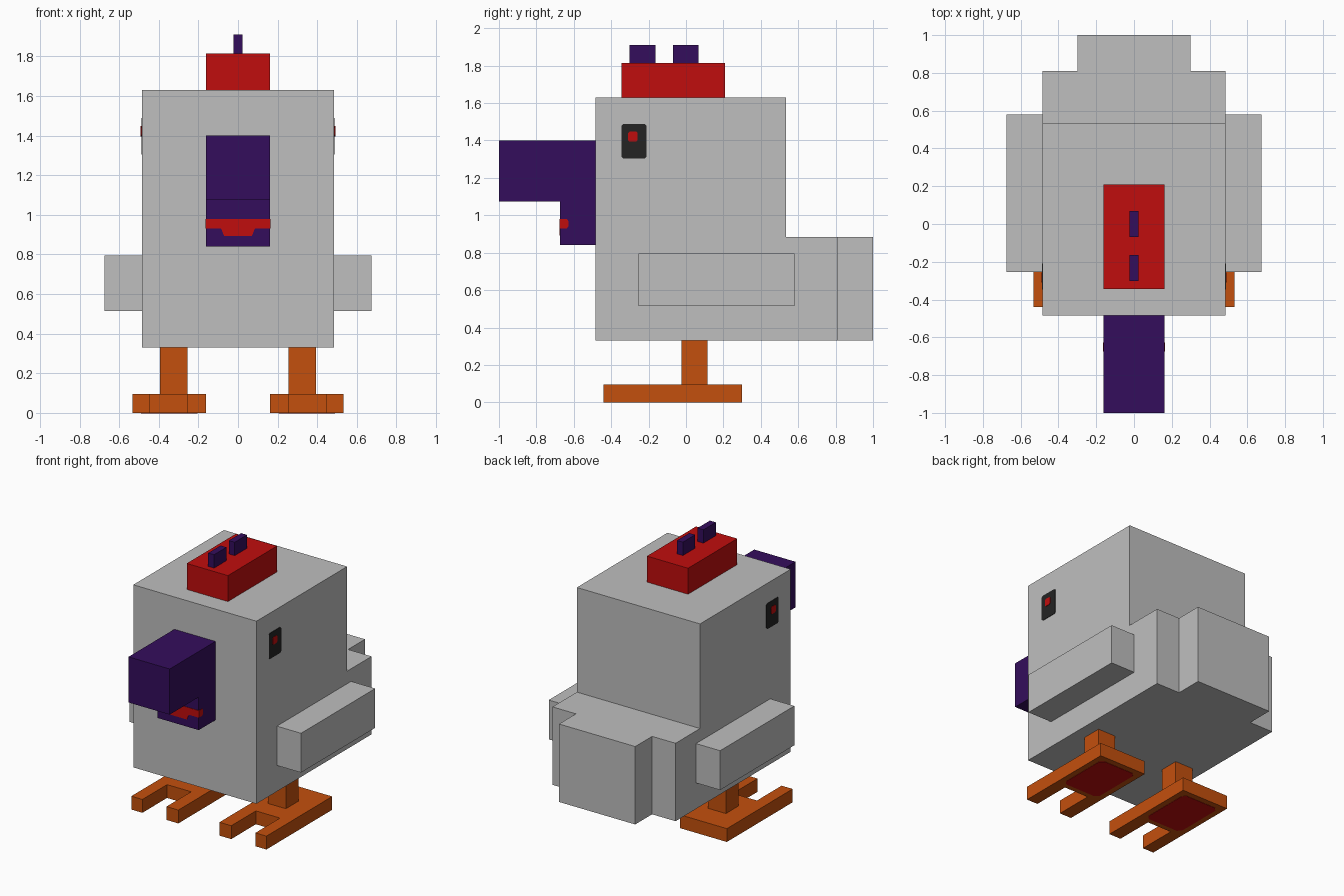
import bpy, bmesh
from mathutils import Vector

cube = bpy.data.objects.get("Cube")
if cube:
    bpy.data.objects.remove(cube, do_unlink=True)


def material(name, rgb):
    m = bpy.data.materials.new(name)
    m.use_nodes = True
    m.diffuse_color = (*rgb, 1)
    m.node_tree.nodes["Principled BSDF"].inputs["Base Color"].default_value = (*rgb, 1)
    return m


grey = material("feather_grey", (0.52, 0.52, 0.52))
red = material("red", (0.53, 0.004, 0.004))
purple = material("dark_purple", (0.034, 0.004, 0.107))
orange = material("orange", (0.55, 0.08, 0.004))
black = material("eye_black", (0.017, 0.017, 0.017))


def prism(name, axis, outline, lo, hi, mat):
    """Extrude a flat outline along an axis; outline keeps the x, y, z order of the other two."""
    def place(p, d):
        c = list(p)
        c.insert("xyz".index(axis), d)
        return Vector(c)
    bm = bmesh.new()
    face = bm.faces.new([bm.verts.new(place(p, lo)) for p in outline])
    new = bmesh.ops.extrude_face_region(bm, geom=[face])["geom"]
    verts = [v for v in new if isinstance(v, bmesh.types.BMVert)]
    bmesh.ops.translate(bm, verts=verts, vec=place((0, 0), hi - lo))
    bmesh.ops.recalc_face_normals(bm, faces=bm.faces)
    mesh = bpy.data.meshes.new(name)
    bm.to_mesh(mesh)
    bm.free()
    mesh.materials.append(mat)
    obj = bpy.data.objects.new(name, mesh)
    bpy.context.collection.objects.link(obj)
    return obj


def rect(a0, a1, b0, b1, c=0):
    """Rectangle outline, with corners cut by c."""
    if not c:
        return [(a0, b0), (a1, b0), (a1, b1), (a0, b1)]
    return [(a0 + c, b0), (a1 - c, b0), (a1, b0 + c), (a1, b1 - c),
            (a1 - c, b1), (a0 + c, b1), (a0, b1 - c), (a0, b0 + c)]


def mirrored(name, axis, outline, lo, hi, mat):
    """Build the left part and its mirror image on the right."""
    prism("left_" + name, axis, outline, lo, hi, mat)
    if axis == "x":
        lo, hi = -hi, -lo
    else:
        outline = [(-x, b) for x, b in outline]
    prism("right_" + name, axis, outline, lo, hi, mat)


# Body with stepped tail
W = 0.485
prism("body", "x", [(-W, 0.33), (0.81, 0.33), (0.81, 0.885), (0.535, 0.885),
                    (0.535, 1.63), (-W, 1.63)], -W, W, grey)
prism("tail_tip", "z", rect(-0.3, 0.3, 0.81, 1.0), 0.33, 0.885, grey)

# Wings
mirrored("wing", "x", rect(-0.255, 0.58, 0.515, 0.795), W, 0.675, grey)

# Comb with two small ridges
B = 0.162
prism("comb", "z", rect(-B, B, -0.345, 0.208), 1.63, 1.815, red)
for name, y0, y1 in (("front_ridge", -0.302, -0.163), ("rear_ridge", -0.07, 0.068)):
    prism(name, "z", rect(-0.023, 0.023, y0, y1), 1.815, 1.91, purple)

# Beak with lower jaw
prism("beak", "x", [(-W, 0.84), (-0.673, 0.84), (-0.673, 1.075), (-1.0, 1.075),
                    (-1.0, 1.4), (-W, 1.4)], -B, B, purple)

# Mouth and tongue wrapping round the jaw
prism("mouth", "y", [(-B, 0.98), (-B, 0.93), (-0.085, 0.93), (-0.07, 0.892),
                     (0.07, 0.892), (0.085, 0.93), (B, 0.93), (B, 0.98)],
      -0.676, -0.671, red)
mirrored("mouth_corner", "x", [(-0.675, 0.93), (-0.638, 0.93), (-0.627, 0.942),
                               (-0.627, 0.968), (-0.638, 0.98), (-0.675, 0.98)],
         B - 0.002, B + 0.003, red)

# Eyes
mirrored("eye", "x", rect(-0.346, -0.21, 1.305, 1.488, 0.01), W - 0.002, W + 0.003, black)
mirrored("pupil", "x", rect(-0.31, -0.258, 1.394, 1.448, 0.008), W, W + 0.006, red)

# Legs, forked feet and soles
mirrored("leg", "z", rect(0.255, 0.395, -0.025, 0.115), 0.095, 0.33, orange)
mirrored("foot", "z", [(0.162, 0.3), (0.162, -0.44), (0.255, -0.44), (0.255, -0.163),
                       (0.445, -0.163), (0.445, -0.44), (0.532, -0.44), (0.532, 0.3)],
         0, 0.095, orange)
mirrored("sole", "z", rect(0.205, 0.49, -0.125, 0.258, 0.025), -0.002, 0.003, red)
